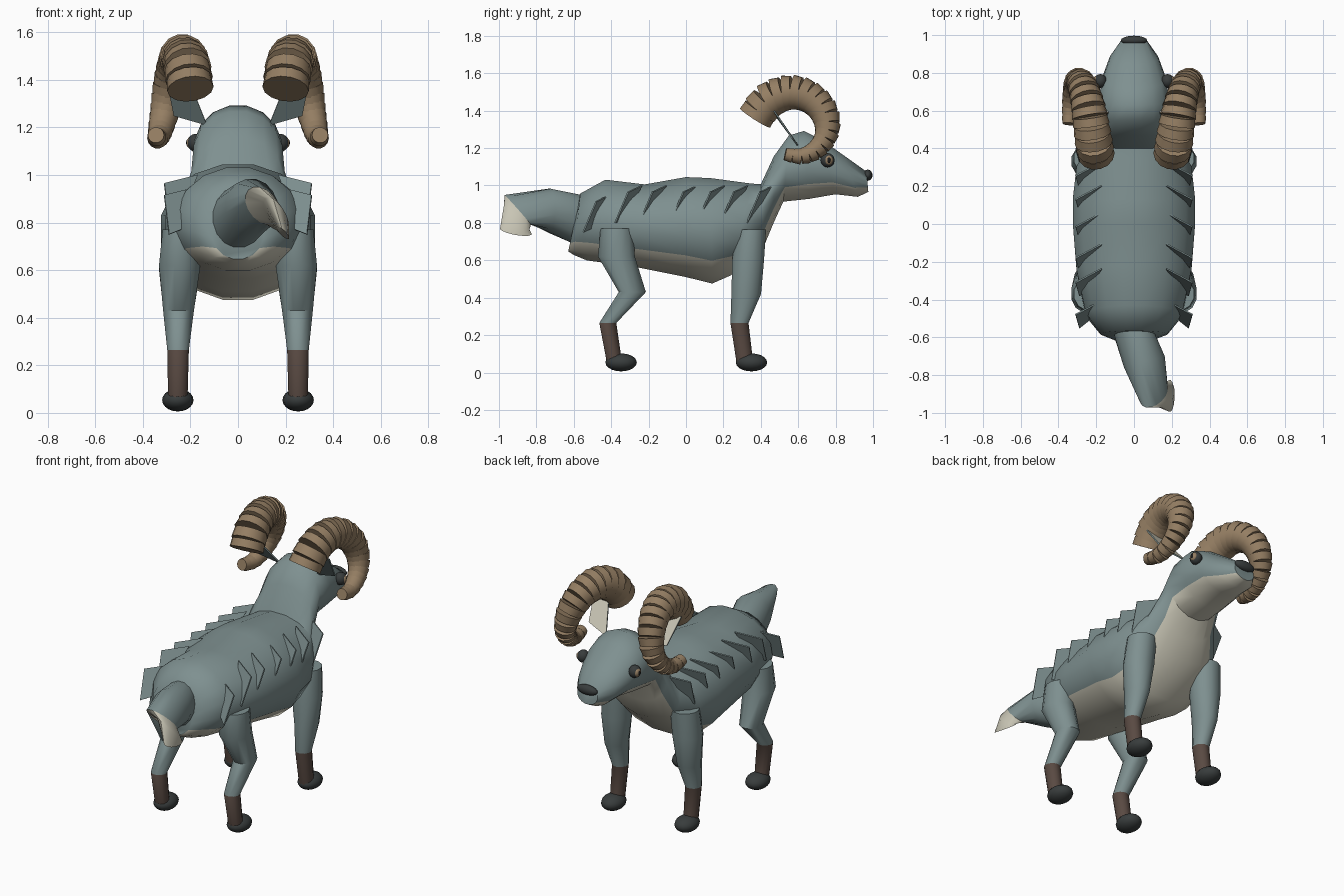
import bpy, bmesh, math
from mathutils import Vector

if "Cube" in bpy.data.objects:
    bpy.data.objects.remove(bpy.data.objects["Cube"])


def material(name, r, g, b):
    m = bpy.data.materials.new(name)
    m.use_nodes = True
    m.diffuse_color = (r, g, b, 1)
    bsdf = next(n for n in m.node_tree.nodes if n.type == 'BSDF_PRINCIPLED')
    bsdf.inputs["Base Color"].default_value = (r, g, b, 1)
    bsdf.inputs["Roughness"].default_value = 0.8
    return m


GREY = material("blue grey hide", .21, .28, .28)
CREAM = material("cream underside", .58, .56, .46)
HORN = material("tan horn", .30, .21, .125)
BROWN = material("brown shin", .10, .068, .055)
DARK = material("charcoal hoof", .04, .046, .046)
BLACK = material("black pupil", .01, .01, .01)


def finish(bm, name, mats, angle=50):
    bmesh.ops.recalc_face_normals(bm, faces=bm.faces[:])
    me = bpy.data.meshes.new(name)
    bm.to_mesh(me)
    bm.free()
    for m in mats:
        me.materials.append(m)
    ob = bpy.data.objects.new(name, me)
    bpy.context.collection.objects.link(ob)
    bpy.ops.object.select_all(action='DESELECT')
    ob.select_set(True)
    bpy.context.view_layer.objects.active = ob
    if angle:
        bpy.ops.object.shade_smooth_by_angle(angle=math.radians(angle))
    return ob


def loft(bm, rings, sides=16, rule=None):
    """Skin a row of ellipses, each given as centre, side axis and up axis."""
    loops = []
    for c, u, v in rings:
        loop = []
        for k in range(sides):
            a = math.tau * (k + .5) / sides
            loop.append(bm.verts.new(Vector(c) + Vector(u) * math.sin(a) + Vector(v) * math.cos(a)))
        loops.append(loop)
    for i in range(len(loops) - 1):
        p, q = loops[i], loops[i + 1]
        for k in range(sides):
            n = (k + 1) % sides
            f = bm.faces.new((p[k], p[n], q[n], q[k]))
            if rule:
                f.material_index = rule(i, math.cos(math.tau * (k + 1) / sides))
    bm.faces.new(loops[0])
    last = bm.faces.new(loops[-1])
    if rule:
        last.material_index = rule(len(loops) - 2, 0)


def ellipsoid(name, centre, radii, mat):
    bm = bmesh.new()
    bmesh.ops.create_uvsphere(bm, u_segments=16, v_segments=10, radius=1)
    for v in bm.verts:
        v.co = Vector(a * b + c for a, b, c in zip(v.co, radii, centre))
    return finish(bm, name, [mat], 80)


def plate(name, corners, mats, thickness=.008):
    """Thin sheet; the second material is used on the +y side."""
    pts = [Vector(p) for p in corners]
    n = (pts[1] - pts[0]).cross(pts[2] - pts[0]).normalized()
    if n.y < 0:
        n = -n
    bm = bmesh.new()
    front = [bm.verts.new(p + n * thickness / 2) for p in pts]
    back = [bm.verts.new(p - n * thickness / 2) for p in pts]
    bm.faces.new(front).material_index = len(mats) - 1
    bm.faces.new(back)
    for i in range(len(pts)):
        j = (i + 1) % len(pts)
        bm.faces.new((front[i], front[j], back[j], back[i]))
    return finish(bm, name, mats, 0)


# Body, neck and head: top y, top z, bottom y, bottom z, half width
BODY = [
    (-.585, .86, -.63, .645, .11), (-.565, .96, -.60, .625, .18),
    (-.43, 1.035, -.53, .595, .26), (-.22, 1.01, -.27, .56, .31),
    (0, 1.05, 0, .505, .33), (.13, 1.045, .14, .47, .33),
    (.35, 1.015, .24, .515, .31), (.40, 1.01, .42, .68, .25),
    (.47, 1.16, .47, .80, .20), (.55, 1.27, .52, .91, .19),
    (.63, 1.295, .66, .925, .188), (.72, 1.25, .80, .95, .175),
    (.84, 1.165, .92, .937, .13), (.965, 1.075, .975, .965, .07)]
bm = bmesh.new()
loft(bm, [((0, (ty + by) / 2, (tz + bz) / 2), (w, 0, 0), (0, (ty - by) / 2, (tz - bz) / 2))
          for ty, tz, by, bz, w in BODY],
     rule=lambda i, c: 1 if c < -.6 else 0)
finish(bm, "body", [GREY, CREAM])

# Tail swinging to one side, with a pale drooping tip
bm = bmesh.new()
loft(bm, [((0, -.58, .82), (.11, 0, 0), (0, .03, .13)),
          ((.055, -.73, .865), (.11, .03, 0), (0, 0, .12)),
          ((.105, -.90, .87), (.075, .03, -.03), (0, -.065, .075)),
          ((.16, -.905, .83), (.055, .02, -.045), (0, -.065, .06)),
          ((.19, -.91, .755), (.025, 0, -.02), (0, -.085, .015))],
     rule=lambda i, c: 1 if i >= 2 else 0)
finish(bm, "tail", [GREY, CREAM])

# Nose
ellipsoid("nose", (0, .972, 1.055), (.07, .025, .03), DARK)

# Legs: x, y, z, x radius, y radius (the last section is the shin)
FRONT_LEG = [(.235, .348, .765, .085, .083), (.245, .332, .6, .09, .088),
             (.25, .322, .42, .065, .082), (.252, .286, .265, .047, .05), (.253, .315, .05, .042, .046)]
HIND_LEG = [(.235, -.37, .77, .085, .09), (.245, -.372, .62, .09, .102),
            (.25, -.287, .43, .067, .075), (.252, -.418, .265, .047, .047), (.253, -.382, .05, .042, .042)]

# Horn curve: x, y, z, radius
HORN_PATH = [(.20, .37, 1.362, .098), (.212, .43, 1.445, .102), (.225, .515, 1.49, .098),
             (.238, .60, 1.495, .094), (.256, .68, 1.46, .087), (.277, .737, 1.395, .08),
             (.297, .757, 1.31, .07), (.315, .735, 1.235, .06), (.328, .68, 1.18, .052),
             (.338, .61, 1.155, .044), (.345, .53, 1.168, .036)]
SEGMENTS = 19


def horn_point(t):
    """Smooth point and radius along the horn, t from 0 to 1."""
    f = t * (len(HORN_PATH) - 1)
    i = min(int(f), len(HORN_PATH) - 2)
    s = f - i
    a, b, c, d = (Vector(HORN_PATH[max(0, min(j, len(HORN_PATH) - 1))]) for j in range(i - 1, i + 3))
    p = b + (c - a) * s / 2 + (a * 2 - b * 5 + c * 4 - d) * s * s / 2 + (b * 3 - a - c * 3 + d) * s ** 3 / 2
    return p.xyz, p.w


RIDGES = [-.48, -.31, -.18, -.015, .13, .255, .395]

for side, m in (("left", 1), ("right", -1)):
    for end, rows in (("front", FRONT_LEG), ("hind", HIND_LEG)):
        bm = bmesh.new()
        loft(bm, [((m * x, y, z), (rx, 0, 0), (0, ry, 0)) for x, y, z, rx, ry in rows],
             12, rule=lambda i, c: 1 if i == 3 else 0)
        finish(bm, f"{side}_{end}_leg", [GREY, BROWN])
        ellipsoid(f"{side}_{end}_hoof", (m * .253, rows[-1][1] + .035, .054), (.066, .084, .048), DARK)

    # Horn made of stacked tapered drums
    bm = bmesh.new()
    for i in range(SEGMENTS):
        p, r = horn_point(i / SEGMENTS)
        q, r2 = horn_point((i + 1) / SEGMENTS)
        axis = (q - p).normalized()
        up = axis.cross(Vector((1, 0, 0))).normalized()
        across = up.cross(axis)
        rings = [(p, r), (q, r2 * .94)]
        loft(bm, [((m * c.x, c.y, c.z), (m * across.x * k, across.y * k, across.z * k),
                   (m * up.x * k, up.y * k, up.z * k)) for c, k in rings], 14)
    finish(bm, f"{side}_horn", [HORN])

    # Ear
    plate(f"{side}_ear", [(m * .13, .60, 1.21), (m * .27, .57, 1.25),
                          (m * .30, .47, 1.40), (m * .19, .49, 1.36)], [GREY, CREAM])

    # Eye: dark rim, tan iris, black pupil
    ellipsoid(f"{side}_eye_rim", (m * .178, .757, 1.135), (.035, .037, .038), DARK)
    ellipsoid(f"{side}_iris", (m * .198, .762, 1.135), (.018, .024, .026), HORN)
    ellipsoid(f"{side}_pupil", (m * .210, .764, 1.135), (.008, .011, .016), BLACK)

    # Row of thin swept-back flank ridges
    for n, y in enumerate(RIDGES):
        drop = .05 if n == 0 else 0
        plate(f"{side}_flank_ridge_{n + 1}",
              [(m * .17, y + .075, 1 - drop), (m * .31, y, .965 - drop),
               (m * .29, y - .07, .80 - drop), (m * .24, y - .03, .82 - drop)], [GREY])
